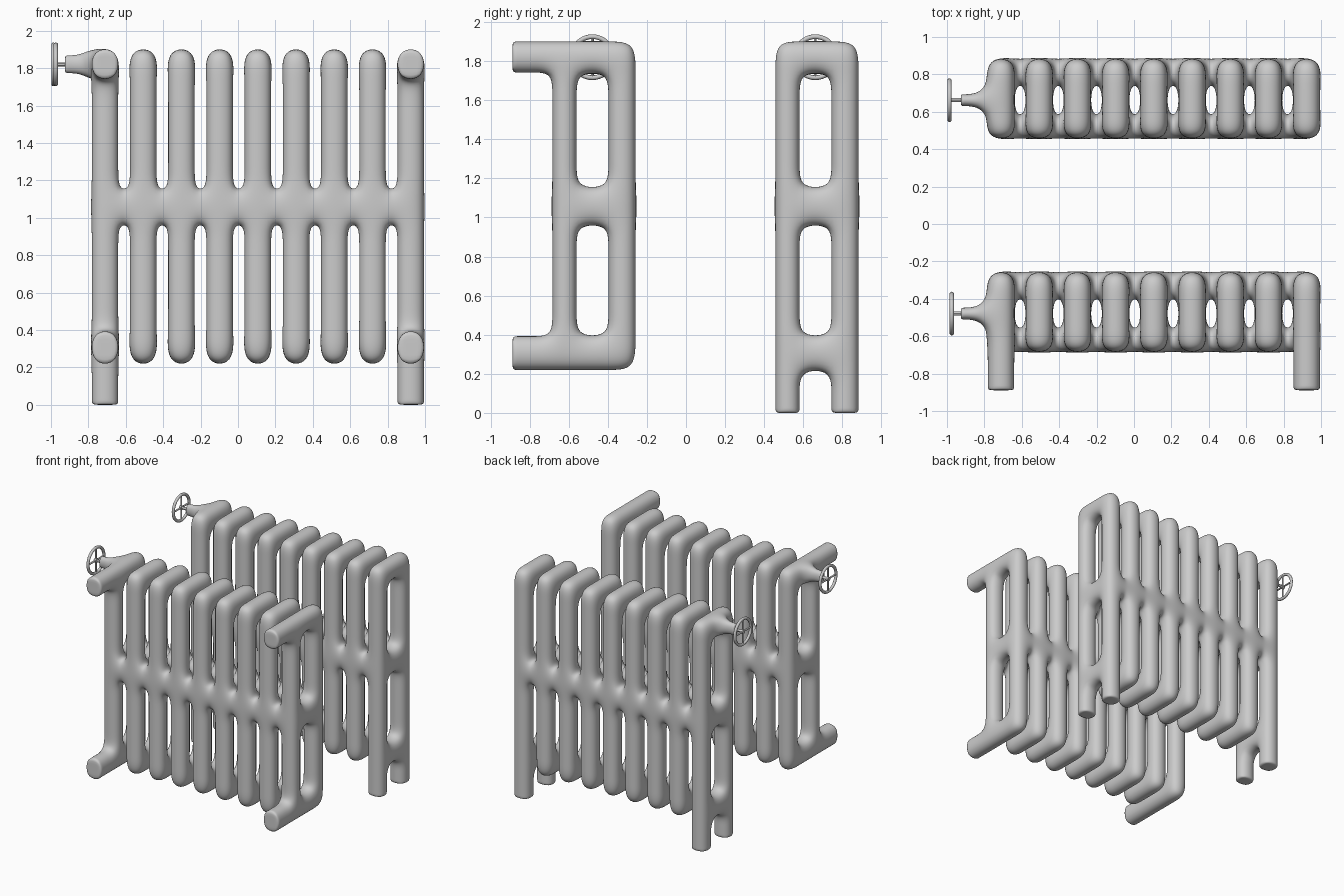
import bpy, bmesh, math
from mathutils import Matrix, Vector

if "Cube" in bpy.data.objects:
    bpy.data.objects.remove(bpy.data.objects["Cube"])

N, X0, STEP, HALF = 9, -0.711, 0.2043, 0.077
CAP_X, CAP_Y = -0.925, -0.889
VALVE_Y, VALVE_Z = -0.479, 1.82

# Cage grid lines: valve neck + sections in x, wall pipe + two columns in y, heights in z
XS = [CAP_X, -0.85] + [X0 + STEP * i + s * HALF for i in range(N) for s in (-1, 1)]
YS = [CAP_Y, -0.79, -0.689, -0.5545, -0.403, -0.252]
ZS = [0, 0.1, 0.212, 0.40, 0.50, 0.86, 0.955, 1.159, 1.26, 1.63, 1.735, 1.907]
FRONT, MID, BACK = 2, 3, 4
BOTTOM, CENTRE, TOP = 2, 6, 10


def radiator(name, offset, feet, pipes):
    cells = set()
    for s in range(N):
        i = 2 + 2 * s
        for k in range(BOTTOM, TOP + 1):            # two columns per section
            cells |= {(i, FRONT, k), (i, BACK, k)}
        cells |= {(i, MID, k) for k in (BOTTOM, CENTRE, TOP)}
        if s < N - 1:                               # links between sections
            cells |= {(i + 1, j, CENTRE) for j in (FRONT, BACK)}
        if s in (0, N - 1):
            if feet:
                cells |= {(i, j, k) for j in (FRONT, BACK) for k in (0, 1)}
            if pipes:
                cells |= {(i, j, k) for j in (0, 1) for k in (BOTTOM, TOP)}
    cells |= {(0, MID, TOP), (1, MID, TOP)}         # valve neck

    bm = bmesh.new()
    crease = bm.edges.layers.float.new("crease_edge")
    verts = {}

    def vert(key):
        if key not in verts:
            verts[key] = bm.verts.new((XS[key[0]], YS[key[1]], ZS[key[2]]))
        return verts[key]

    # Skin the outside of the occupied cells
    for c in cells:
        for a in range(3):
            b, d = (a + 1) % 3, (a + 2) % 3
            for side in (0, 1):
                n = list(c)
                n[a] += 2 * side - 1
                if tuple(n) in cells:
                    continue
                loop = []
                for u, v in ((0, 0), (1, 0), (1, 1), (0, 1)):
                    p = list(c)
                    p[a] += side
                    p[b] += u
                    p[d] += v
                    loop.append(vert(tuple(p)))
                bm.faces.new(loop if side else loop[::-1])
    # Firm rims on the flat ends of feet, pipes and neck
    for e in bm.edges:
        for axis, cap in ((0, CAP_X), (1, CAP_Y), (2, 0)):
            if all(abs(v.co[axis] - cap) < 1e-5 for v in e.verts):
                e[crease] = 0.45
    # Narrow the valve neck
    for v in bm.verts:
        if v.co.x < -0.8:
            v.co.y = VALVE_Y + (v.co.y - VALVE_Y) * 0.45
            v.co.z = VALVE_Z + (v.co.z - VALVE_Z) * 0.6
    obj = finish(bm, name, offset)
    sub = obj.modifiers.new("Smooth", "SUBSURF")
    sub.levels = sub.render_levels = 3


def finish(bm, name, offset):
    me = bpy.data.meshes.new(name)
    for f in bm.faces:
        f.smooth = True
    bm.to_mesh(me)
    bm.free()
    obj = bpy.data.objects.new(name, me)
    obj.location.y = offset
    bpy.context.collection.objects.link(obj)
    return obj


def rod(bm, p, q, r, sides=12):
    p, q = Vector(p), Vector(q)
    m = Matrix.Translation((p + q) / 2) @ (q - p).to_track_quat('Z', 'Y').to_matrix().to_4x4()
    bmesh.ops.create_cone(bm, cap_ends=True, segments=sides, radius1=r, radius2=r,
                          depth=(q - p).length, matrix=m)


def hand_wheel(name, offset, x):
    # Rim
    bpy.ops.mesh.primitive_torus_add(major_segments=40, minor_segments=10, major_radius=0.105,
                                     minor_radius=0.012, rotation=(0, math.pi / 2, 0),
                                     location=(x, VALVE_Y + offset, VALVE_Z))
    rim = bpy.context.object
    rim.name = name + "_rim"
    bpy.ops.object.shade_smooth()
    # Stem, hub and spokes
    bm = bmesh.new()
    rod(bm, (-0.90, VALVE_Y, VALVE_Z), (x, VALVE_Y, VALVE_Z), 0.011)
    rod(bm, (x - 0.01, VALVE_Y, VALVE_Z), (x + 0.01, VALVE_Y, VALVE_Z), 0.018, 16)
    for dy, dz in ((0.105, 0), (0, 0.105)):
        rod(bm, (x, VALVE_Y - dy, VALVE_Z - dz), (x, VALVE_Y + dy, VALVE_Z + dz), 0.007)
    obj = finish(bm, name + "_spokes", offset)
    bpy.ops.object.select_all(action='DESELECT')
    obj.select_set(True)
    bpy.context.view_layer.objects.active = obj
    bpy.ops.object.shade_smooth_by_angle()


radiator("wall_radiator", 0, feet=False, pipes=True)
radiator("floor_radiator", 1.141, feet=True, pipes=False)
hand_wheel("wall_valve_wheel", 0, -0.974)
hand_wheel("floor_valve_wheel", 1.141, -0.987)
